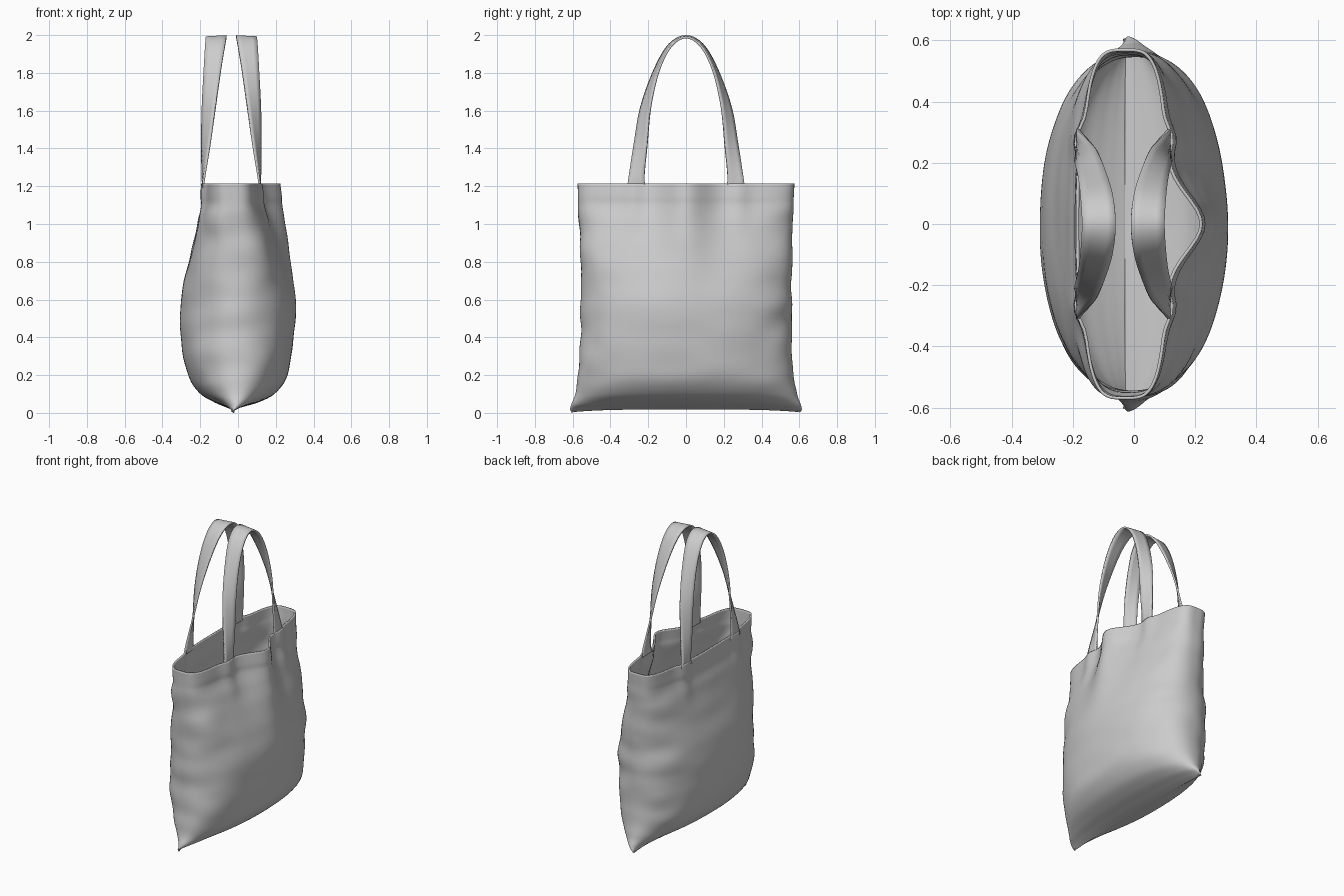
import bpy, math
from mathutils import Vector, noise

if "Cube" in bpy.data.objects:
    bpy.data.objects.remove(bpy.data.objects["Cube"])


def spline(rows, steps):
    """Smooth (Catmull-Rom) interpolation through rows of numbers."""
    out = []
    for i in range(len(rows) - 1):
        p0, p1 = rows[max(i - 1, 0)], rows[i]
        p2, p3 = rows[i + 1], rows[min(i + 2, len(rows) - 1)]
        for k in range(steps):
            t = k / steps
            out.append([0.5 * (2 * b + (c - a) * t + (2 * a - 5 * b + 4 * c - d) * t * t
                               + (3 * b - a - 3 * c + d) * t ** 3)
                        for a, b, c, d in zip(p0, p1, p2, p3)])
    out.append(list(rows[-1]))
    return out


def smoothstep(a, b, v):
    t = min(max((v - a) / (b - a), 0), 1)
    return t * t * (3 - 2 * t)


def bump(v, width, power=2):
    return math.exp(-abs(v / width) ** power)


def add_object(name, verts, faces, thickness, offset):
    mesh = bpy.data.meshes.new(name)
    mesh.from_pydata(verts, [], faces)
    obj = bpy.data.objects.new(name, mesh)
    bpy.context.collection.objects.link(obj)
    weld = obj.modifiers.new("weld", 'WELD')
    weld.merge_threshold = 0.0005
    solid = obj.modifiers.new("cloth_thickness", 'SOLIDIFY')
    solid.thickness, solid.offset = thickness, offset
    bpy.ops.object.select_all(action='DESELECT')
    obj.select_set(True)
    bpy.context.view_layer.objects.active = obj
    bpy.ops.object.shade_smooth_by_angle(angle=math.radians(60))
    return obj


# Bag body sections: z, left x, right x, half length in y, squareness, fold depth
sections = [
    (1.215, -0.165, 0.105, 0.574, 3.6, 0.115),
    (1.10, -0.178, 0.130, 0.570, 3.2, 0.105),
    (1.00, -0.210, 0.170, 0.565, 2.8, 0.080),
    (0.80, -0.262, 0.245, 0.560, 2.4, 0.035),
    (0.60, -0.303, 0.300, 0.558, 2.2, 0.005),
    (0.40, -0.303, 0.295, 0.560, 2.2, 0.0),
    (0.20, -0.265, 0.260, 0.570, 2.25, 0.0),
    (0.10, -0.200, 0.195, 0.586, 2.15, 0.0),
    (0.045, -0.130, 0.115, 0.607, 2.0, 0.0),
    (0.018, -0.075, 0.035, 0.613, 1.9, 0.0),
    (0.002, -0.030, -0.030, 0.605, 1.9, 0.0),
]
SEG = 144
levels = spline(sections, 8)
verts, faces = [], []
for z, xl, xr, length, n, fold in levels:
    top = smoothstep(0.9, 1.2, z)
    soft = smoothstep(0.02, 0.2, z) * (1 - smoothstep(1.05, 1.2, z))
    for j in range(SEG):
        a = 2 * math.pi * j / SEG
        c, s = math.cos(a), math.sin(a)
        r = (abs(c) ** n + abs(s) ** n) ** (-1 / n)
        mid, half = (xl + xr) / 2, (xr - xl) / 2
        x, y = mid + half * c * r, length * s * r
        side = smoothstep(0, 0.5, abs(c * r))
        # Pull of the straps on both panels, open fold on the right panel
        pinch = 0.022 * top * bump(abs(y) - 0.28, 0.05)
        if c > 0:
            x += side * (fold * bump(y, 0.13) + pinch)
        else:
            x -= side * (0.02 * top * bump(y, 0.28, 4) + pinch)
        # Wrinkles: crumpled ends, soft undulation on panels
        end = smoothstep(0.5, 1, abs(s * r))
        w = noise.noise(Vector((x * 4, y * 4, z * 8)))
        x += 0.02 * soft * w * c * (0.25 + end)
        y += 0.012 * soft * end * w * s
        # Hem band and slightly lifted bottom seam
        x += 0.004 * smoothstep(1.12, 1.135, z) * c
        lift = 0.016 * (1 - smoothstep(0.02, 0.12, z)) * (1 - (y / 0.62) ** 4)
        verts.append((x, y, z + lift))
for i in range(len(levels) - 1):
    for j in range(SEG):
        k = (j + 1) % SEG
        faces.append((i * SEG + j, (i + 1) * SEG + j, (i + 1) * SEG + k, i * SEG + k))
add_object("bag_body", verts, faces, 0.010, -1)

# Strap half path: inner edge x, y, z then outer edge x, y, z
half_strap = [
    (-0.183, 0.312, 1.19, -0.184, 0.205, 1.19),
    (-0.180, 0.305, 1.24, -0.187, 0.220, 1.24),
    (-0.150, 0.275, 1.42, -0.191, 0.206, 1.42),
    (-0.120, 0.238, 1.62, -0.189, 0.188, 1.62),
    (-0.090, 0.165, 1.82, -0.181, 0.145, 1.81),
    (-0.068, 0.088, 1.95, -0.174, 0.080, 1.94),
]
path = half_strap + [(-0.06, 0, 1.994, -0.17, 0, 1.988)]
path += [(a, -b, c, d, -e, f) for a, b, c, d, e, f in reversed(half_strap)]
ribbon = spline(path, 8)
CENTRE = -0.035
for name, sign in (("left_handle", 1), ("right_handle", -1)):
    verts, faces = [], []
    for row in ribbon:
        p, q = Vector(row[:3]), Vector(row[3:])
        for t in (0, 0.25, 0.5, 0.75, 1):
            v = p.lerp(q, t)
            verts.append((CENTRE + sign * (v.x - CENTRE), v.y, v.z))
    for i in range(len(ribbon) - 1):
        for k in range(4):
            b = i * 5 + k
            faces.append((b, b + 1, b + 6, b + 5))
    add_object(name, verts, faces, 0.011, 0)
